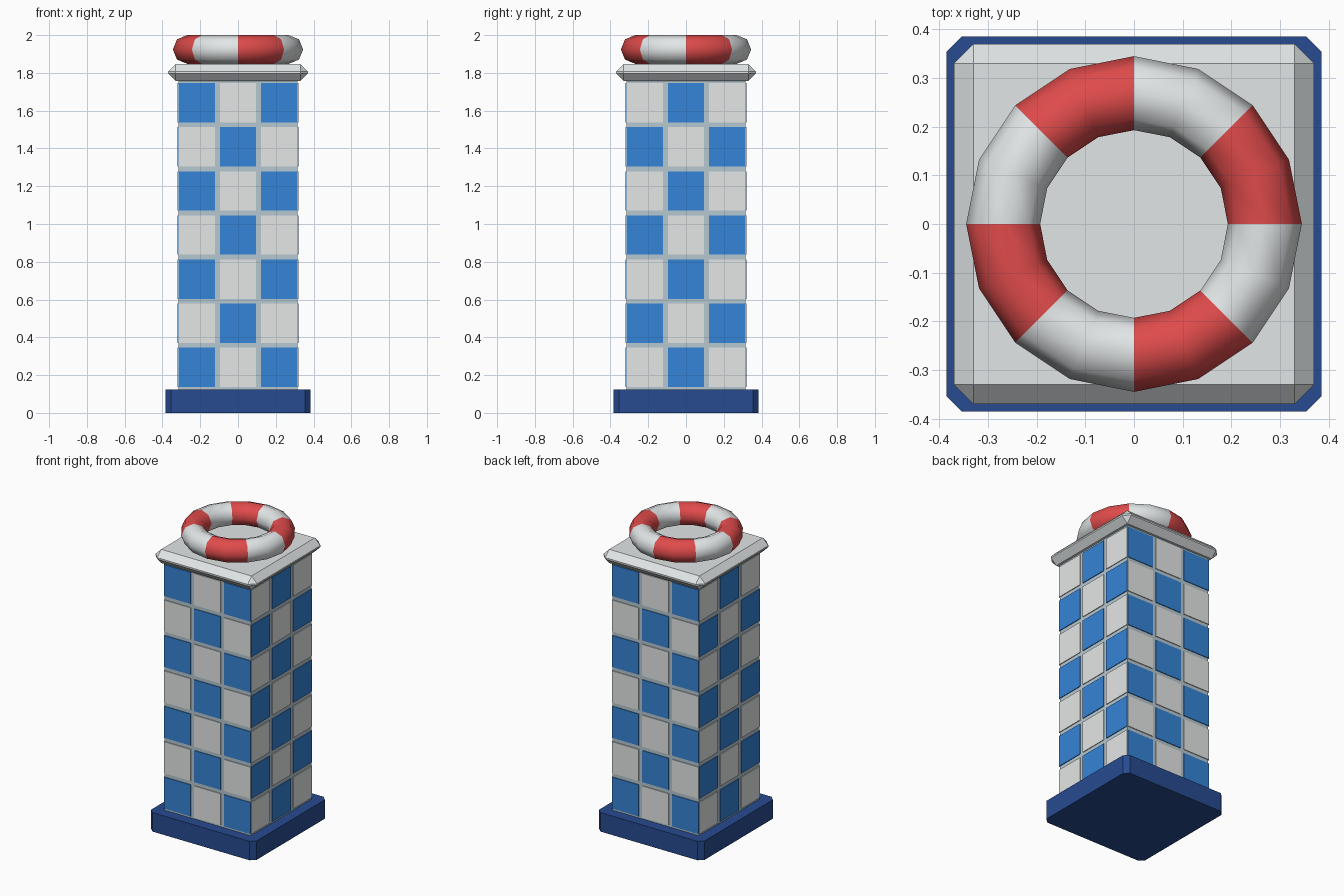
import bpy, bmesh, math
from mathutils import Matrix, Vector

if "Cube" in bpy.data.objects:
    bpy.data.objects.remove(bpy.data.objects["Cube"])


def material(name, rgb):
    m = bpy.data.materials.new(name)
    m.diffuse_color = (*rgb, 1)
    m.use_nodes = True
    m.node_tree.nodes["Principled BSDF"].inputs["Base Color"].default_value = m.diffuse_color
    return m


NAVY = material("navy", (0.02, 0.07, 0.28))
BLUE = material("tile blue", (0.035, 0.23, 0.68))
WHITE = material("tile white", (0.78, 0.80, 0.80))
GROUT = material("grout grey blue", (0.47, 0.58, 0.64))
TRIM = material("trim white", (0.78, 0.81, 0.82))
RED = material("ring red", (0.74, 0.07, 0.07))


def add_object(name, bm, mats):
    mesh = bpy.data.meshes.new(name)
    bm.to_mesh(mesh)
    bm.free()
    for m in mats:
        mesh.materials.append(m)
    ob = bpy.data.objects.new(name, mesh)
    bpy.context.collection.objects.link(ob)
    return ob


def add_box(bm, center, size, rot=Matrix()):
    mat = rot @ Matrix.Translation(center) @ Matrix.Diagonal((*size, 1))
    verts = bmesh.ops.create_cube(bm, size=1, matrix=mat)["verts"]
    return {f for v in verts for f in v.link_faces}


# Base plinth with chamfered vertical corners
bm = bmesh.new()
add_box(bm, (0, 0, 0.0625), (0.77, 0.77, 0.125))
upright = [e for e in bm.edges if abs(e.verts[0].co.z - e.verts[1].co.z) > 0.1]
bmesh.ops.bevel(bm, geom=upright, offset=0.03, segments=1, affect='EDGES')
add_object("base", bm, [NAVY])

# Square tower core, seen between the tiles
bm = bmesh.new()
add_box(bm, (0, 0, 0.9425), (0.63, 0.63, 1.635))
add_object("tower", bm, [GROUT])

# Checkered tiles: 3 columns by 7 rows on each side, alternating at corners
bm = bmesh.new()
for side in range(4):
    rot = Matrix.Rotation(side * math.pi / 2, 4, 'Z')
    for row in range(7):
        for col in range(3):
            center = ((col - 1) * 0.2185, -0.3165, 0.241 + row * 0.2335)
            for f in add_box(bm, center, (0.193, 0.007, 0.208), rot):
                f.material_index = (row + col + side) % 2
add_object("wall_tiles", bm, [BLUE, WHITE])

# Cap slab with all edges chamfered
bm = bmesh.new()
add_box(bm, (0, 0, 1.802), (0.74, 0.74, 0.09))
bmesh.ops.bevel(bm, geom=bm.edges[:], offset=0.04, segments=1, affect='EDGES')
add_object("cap", bm, [TRIM])

# Life ring lying on the cap, striped in eighths
bpy.ops.mesh.primitive_torus_add(major_segments=16, minor_segments=8,
                                 major_radius=0.269, minor_radius=0.076,
                                 location=(0, 0, 1.924))
ring = bpy.context.object
ring.name = "life_ring"
ring.data.materials.append(RED)
ring.data.materials.append(TRIM)
for p in ring.data.polygons:
    angle = math.atan2(p.center.y, p.center.x) % math.tau
    p.material_index = int(angle / (math.pi / 4)) % 2
    p.use_smooth = True
